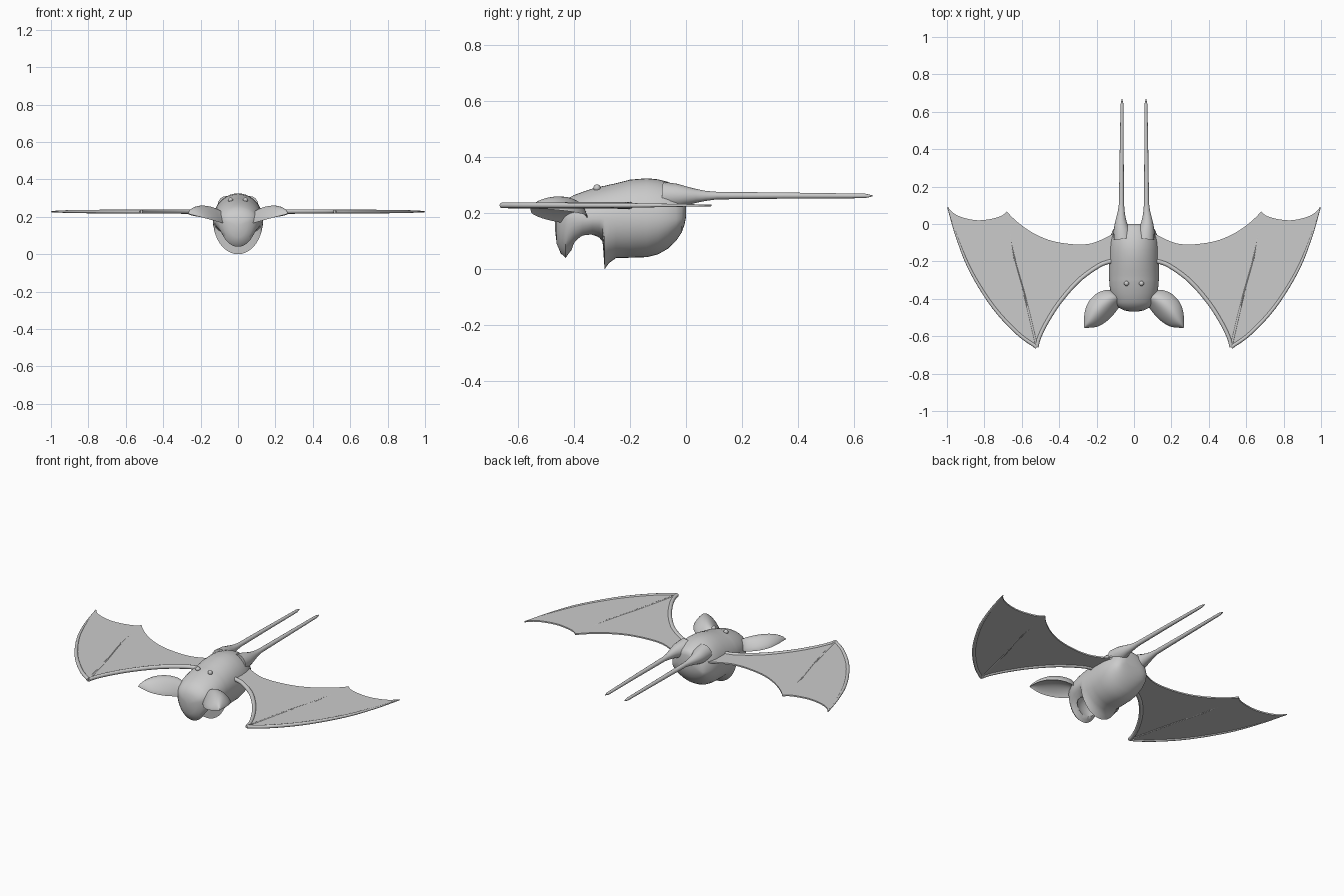
import bpy, bmesh, math
from mathutils import Vector

if "Cube" in bpy.data.objects:
    bpy.data.objects.remove(bpy.data.objects["Cube"])

grey = bpy.data.materials.new("soft grey")
grey.diffuse_color = (0.6, 0.6, 0.6, 1)
grey.use_nodes = True
grey.node_tree.nodes["Principled BSDF"].inputs["Base Color"].default_value = grey.diffuse_color


def finish(name, bm, mirror=False, angle=45):
    bmesh.ops.recalc_face_normals(bm, faces=bm.faces)
    me = bpy.data.meshes.new(name)
    bm.to_mesh(me)
    bm.free()
    me.materials.append(grey)
    ob = bpy.data.objects.new(name, me)
    bpy.context.collection.objects.link(ob)
    bpy.ops.object.select_all(action='DESELECT')
    ob.select_set(True)
    bpy.context.view_layer.objects.active = ob
    bpy.ops.object.shade_smooth_by_angle(angle=math.radians(angle))
    if mirror:
        ob.modifiers.new("Mirror", 'MIRROR')
    return ob


def loft(rings):
    """Skin closed rings of points and cap both ends."""
    bm = bmesh.new()
    vs = [[bm.verts.new(p) for p in r] for r in rings]
    n = len(rings[0])
    for a, b in zip(vs, vs[1:]):
        for i in range(n):
            j = (i + 1) % n
            bm.faces.new((a[i], a[j], b[j], b[i]))
    bm.faces.new(vs[0])
    bm.faces.new(vs[-1])
    return bm


def smooth_path(pts, steps=5):
    """Catmull-Rom curve through the points."""
    p = [Vector(q) for q in pts]
    p = [2 * p[0] - p[1]] + p + [2 * p[-1] - p[-2]]
    out = []
    for i in range(1, len(p) - 2):
        a, b, c, d = p[i - 1:i + 3]
        for s in range(steps):
            t = s / steps
            out.append(0.5 * (2 * b + (c - a) * t + (2 * a - 5 * b + 4 * c - d) * t * t
                              + (3 * b - a - 3 * c + d) * t ** 3))
    return out + [p[-2]]


def tube(path, radii, sides=12):
    """Round tube along a path that stays roughly level."""
    rings = []
    for i, p in enumerate(path):
        t = (path[min(i + 1, len(path) - 1)] - path[max(i - 1, 0)]).normalized()
        side = t.cross(Vector((0, 0, 1))).normalized()
        up = side.cross(t)
        f = i / (len(path) - 1) * (len(radii) - 1)
        k = min(int(f), len(radii) - 2)
        r = radii[k] + (radii[k + 1] - radii[k]) * (f - k)
        rings.append([p + r * (math.cos(a) * side + math.sin(a) * up)
                      for a in (2 * math.pi * s / sides for s in range(sides))])
    return loft(rings)


# Body: y, top, bottom, half width; the raised bottoms form the open mouth
sections = [(-.468, .17, .14, .02), (-.462, .205, .09, .052), (-.448, .23, .057, .08),
            (-.43, .247, .04, .098), (-.42, .254, .055, .104), (-.40, .265, .08, .113),
            (-.37, .276, .098, .124), (-.335, .288, .108, .13), (-.31, .294, .106, .132),
            (-.298, .297, .097, .133), (-.291, .298, .0, .133), (-.275, .302, .022, .134),
            (-.25, .307, .04, .134), (-.2, .32, .041, .135), (-.14, .325, .043, .135),
            (-.1, .321, .053, .133), (-.065, .312, .073, .126), (-.035, .3, .102, .114),
            (-.015, .29, .132, .1), (-.005, .28, .16, .08), (0, .262, .185, .055)]
rings = []
for y, top, bot, w in sections:
    zc = min(max(.18, bot + .3 * (top - bot)), top - .3 * (top - bot))
    ring = []
    for i in range(40):
        a = 2 * math.pi * i / 40
        h = top - zc if math.sin(a) > 0 else zc - bot
        ring.append((w * math.cos(a), y, zc + h * math.sin(a)))
    rings.append(ring)
body = finish("body", loft(rings))

# Hollow of the mouth
bm = bmesh.new()
bmesh.ops.create_uvsphere(bm, u_segments=32, v_segments=16, radius=1)
for v in bm.verts:
    v.co = (v.co.x * .09, -.355 + v.co.y * .058, .1 + v.co.z * .075)
cutter = finish("mouth_cutter", bm)
cutter.hide_render = True
mod = body.modifiers.new("Mouth", 'BOOLEAN')
mod.operation = 'DIFFERENCE'
mod.solver = 'EXACT'
mod.object = cutter
bpy.context.view_layer.objects.active = body
bpy.ops.object.modifier_apply(modifier="Mouth")
bpy.data.objects.remove(cutter)

# Eyes
bm = bmesh.new()
bmesh.ops.create_uvsphere(bm, u_segments=16, v_segments=10, radius=.013)
bmesh.ops.translate(bm, verts=bm.verts, vec=(.04, -.318, .29))
finish("eyes", bm, True)

# Legs, flared where they leave the body
leg = [(.06, -.08, .262), (.066, -.03, .262), (.07, 0, .262), (.07, .035, .262),
       (.068, .07, .262), (.067, .11, .263), (.066, .35, .263), (.064, .6, .262),
       (.064, .64, .262), (.064, .667, .262)]
finish("legs", tube([Vector(p) for p in leg],
                    [.05, .043, .034, .025, .018, .0135, .011, .0085, .008, .002], 16), True)

# Ears: cupped leaves spanned between a back edge and a front edge
back = smooth_path([(.085, -.37, 0), (.14, -.352, 0), (.2, -.372, 0), (.245, -.42, 0),
                    (.265, -.48, 0), (.268, -.553, 0)], 4)
front = smooth_path([(.05, -.42, 0), (.075, -.44, 0), (.11, -.485, 0), (.15, -.523, 0),
                     (.2, -.55, 0), (.264, -.556, 0)], 4)
rings = []
N = 14
for i, (b, f) in enumerate(zip(back, front)):
    u = i / (len(back) - 1)
    edge = .168 + .05 * u
    arch = math.sin(math.pi * (.18 + .82 * u)) ** .7 if u < 1 else .03

    def skin(v, depth):
        p = b.lerp(f, v)
        p.z = edge + depth * arch * math.sin(math.pi * v) ** .8 + .012 * (1 - 2 * v) * arch
        return p
    rings.append([skin(k / N, .068) for k in range(N + 1)]
                 + [skin(k / N, .03) - Vector((0, 0, .002)) for k in range(N, -1, -1)])
finish("ears", loft(rings), True)

# Wings: thin membrane with thicker arm, finger and rib
Z = .228
lead = smooth_path([(.09, -.2, Z), (.14, -.203, Z), (.2, -.23, Z), (.3, -.305, Z), (.4, -.42, Z),
                    (.47, -.53, Z), (.508, -.61, Z), (.52, -.658, Z)])
outer = smooth_path([(.52, -.658, Z), (.62, -.585, Z), (.75, -.445, Z), (.87, -.255, Z),
                     (.945, -.075, Z), (.996, .09, Z)])
scallop = smooth_path([(.996, .09, Z), (.96, .055, Z), (.91, .033, Z), (.84, .02, Z),
                       (.77, .026, Z), (.71, .043, Z), (.68, .067, Z)])
trail = smooth_path([(.68, .067, Z), (.65, .035, Z), (.6, -.008, Z), (.53, -.053, Z),
                     (.44, -.09, Z), (.33, -.108, Z), (.24, -.106, Z), (.17, -.082, Z),
                     (.09, -.04, Z)])
outline = lead[:-1] + outer[:-1] + scallop[:-1] + trail
bm = loft([[p + Vector((0, 0, h)) for p in outline] for h in (-.004, .004)])
finish("wing_membranes", bm, True, 30)
finish("wing_arms", tube(lead, [.012, .012, .011, .01]), True)
finish("wing_fingers", tube(outer, [.01, .01, .008, .003]), True)
rib = smooth_path([(.52, -.655, Z), (.58, -.4, Z), (.64, -.18, Z), (.68, .065, Z)])
finish("wing_ribs", tube(rib, [.007, .006, .0055, .003], 8), True)
